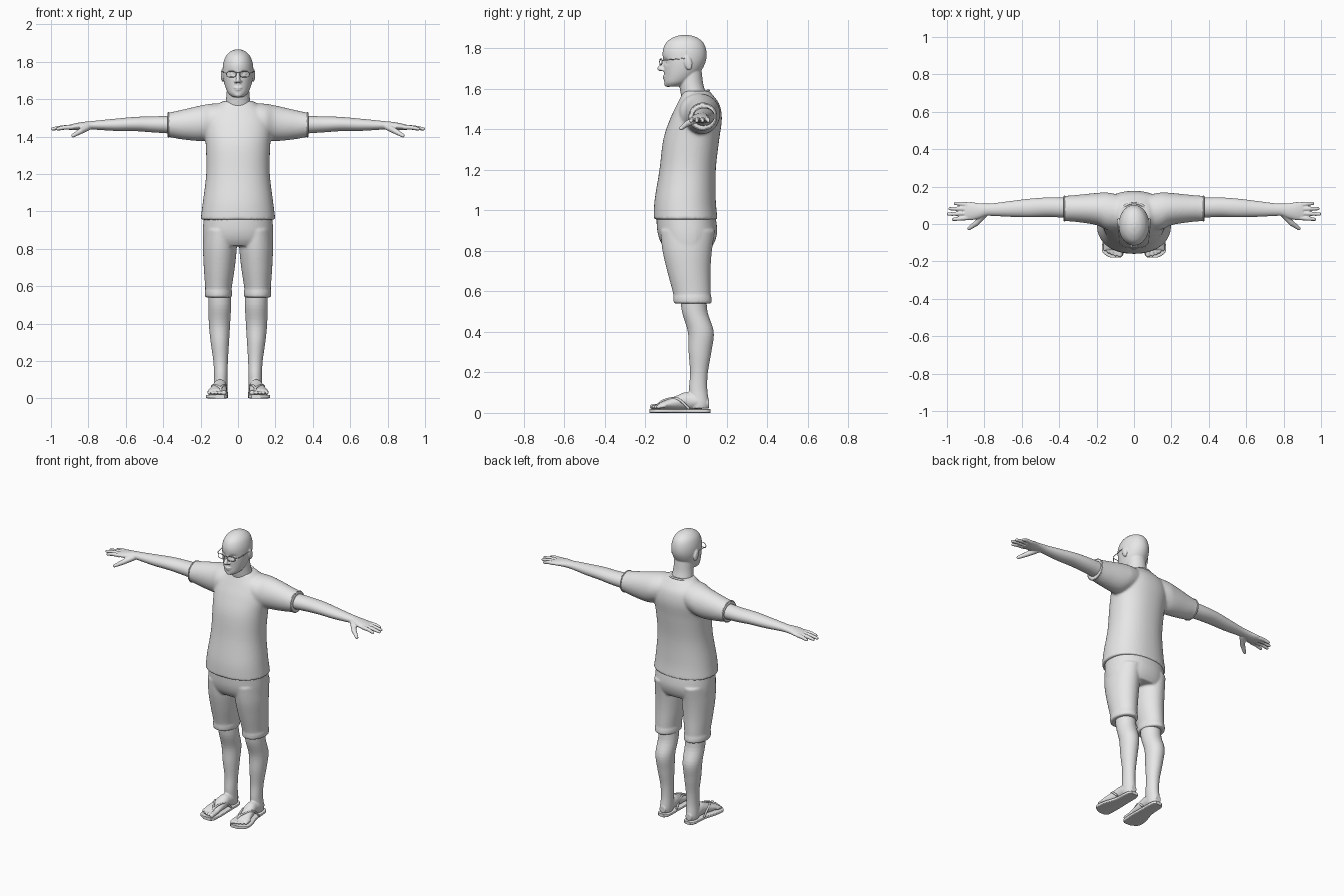
import bpy, bmesh, math
from mathutils import Vector, Matrix

if "Cube" in bpy.data.objects:
    bpy.data.objects.remove(bpy.data.objects["Cube"])

grey = bpy.data.materials.new("plain grey")
grey.diffuse_color = (0.8, 0.8, 0.8, 1)
grey.use_nodes = True
grey.node_tree.nodes["Principled BSDF"].inputs["Base Color"].default_value = grey.diffuse_color


def spline(rows, steps=5):
    """Catmull-Rom refinement of a short list of cross-sections."""
    rows = [Vector(r) for r in rows]
    out = []
    for i in range(len(rows) - 1):
        a, b, c, d = rows[max(i - 1, 0)], rows[i], rows[i + 1], rows[min(i + 2, len(rows) - 1)]
        for k in range(steps):
            t = k / steps
            out.append(b + (c - a) * (t / 2) + (a * 2 - b * 5 + c * 4 - d) * (t * t / 2)
                       + (b * 3 - a - c * 3 + d) * (t ** 3 / 2))
    return out + [rows[-1]]


def loft(bm, axis, rows, side=1, power=1.0, n=36):
    """Skin ellipses (position, centre, centre, radius, radius) along an axis."""
    rings = []
    for pos, c1, c2, r1, r2 in spline(rows):
        ring = []
        for k in range(n):
            a = 2 * math.pi * k / n
            u, v = math.cos(a), math.sin(a)
            u = c1 + r1 * math.copysign(abs(u) ** power, u)
            v = c2 + r2 * math.copysign(abs(v) ** power, v)
            x, y, z = {"x": (pos, u, v), "y": (u, pos, v), "z": (u, v, pos)}[axis]
            ring.append(bm.verts.new((x * side, y, z)))
        rings.append(ring)
    for a, b in zip(rings, rings[1:]):
        for k in range(n):
            bm.faces.new((a[k], a[(k + 1) % n], b[(k + 1) % n], b[k]))
    bm.faces.new(rings[0])
    bm.faces.new(rings[-1])


def ball(bm, centre, radii, side=1, tilt=0):
    m = (Matrix.Translation((centre[0] * side, centre[1], centre[2]))
         @ Matrix.Rotation(tilt, 4, "X") @ Matrix.Diagonal((*radii, 1)))
    bmesh.ops.create_uvsphere(bm, u_segments=20, v_segments=12, radius=1, matrix=m)


def rod(bm, p, q, r0, r1, side=1):
    """Tapered rod with round ends."""
    p, q = Vector(p), Vector(q)
    p.x *= side
    q.x *= side
    m = Matrix.Translation((p + q) / 2) @ (q - p).to_track_quat("Z", "Y").to_matrix().to_4x4()
    bmesh.ops.create_cone(bm, cap_ends=True, segments=16, radius1=r0, radius2=r1,
                          depth=(q - p).length, matrix=m)
    ball(bm, p, (r0,) * 3)
    ball(bm, q, (r1,) * 3)


def finish(name, bm, voxel=None, smooth=3):
    """Turn the mesh into an object, fusing overlapping pieces when voxel is given."""
    bmesh.ops.recalc_face_normals(bm, faces=bm.faces)
    me = bpy.data.meshes.new(name)
    bm.to_mesh(me)
    bm.free()
    me.materials.append(grey)
    ob = bpy.data.objects.new(name, me)
    bpy.context.collection.objects.link(ob)
    if voxel:
        r = ob.modifiers.new("fuse", "REMESH")
        r.mode, r.voxel_size, r.use_smooth_shade = "VOXEL", voxel, True
        s = ob.modifiers.new("soften", "SMOOTH")
        s.factor, s.iterations = 0.5, smooth
    else:
        bpy.context.view_layer.objects.active = ob
        ob.select_set(True)
        bpy.ops.object.shade_smooth_by_angle(angle=math.radians(40))
        ob.select_set(False)
    return ob


def wire(name, paths, radius):
    """Round wires; each path is (points, closed)."""
    cu = bpy.data.curves.new(name, "CURVE")
    cu.dimensions, cu.bevel_depth, cu.bevel_resolution, cu.use_fill_caps = "3D", radius, 2, True
    for pts, closed in paths:
        sp = cu.splines.new("POLY")
        sp.points.add(len(pts) - 1)
        for pt, co in zip(sp.points, pts):
            pt.co = (*co, 1)
        sp.use_cyclic_u, sp.use_smooth = closed, True
    cu.materials.append(grey)
    ob = bpy.data.objects.new(name, cu)
    bpy.context.collection.objects.link(ob)


SIDES = (1, -1)

# Shirt: torso and two sleeves
bm = bmesh.new()
loft(bm, "z", [(.955, 0, -.002, .2, .158), (1.05, 0, -.004, .188, .151), (1.2, 0, .008, .17, .139),
               (1.35, 0, .026, .172, .138), (1.45, 0, .049, .18, .128), (1.52, 0, .06, .165, .106),
               (1.565, 0, .056, .115, .08), (1.59, 0, .05, .08, .064)], power=.9, n=48)
for s in SIDES:
    loft(bm, "x", [(.05, .06, 1.5, .09, .08), (.14, .068, 1.482, .1, .094), (.2, .08, 1.471, .086, .095),
                   (.3, .083, 1.464, .073, .079), (.36, .083, 1.463, .068, .067),
                   (.377, .083, 1.463, .069, .067)], s)
finish("shirt", bm, .008, 4)

# Shirt collar and sleeve hems
ring = [2 * math.pi * k / 40 for k in range(40)]
wire("collar", [([(.078 * math.cos(a), .042 + .07 * math.sin(a), 1.566 + .026 * math.sin(a))
                  for a in ring], True)], .006)
wire("sleeve_hems", [([(s * .372, .083 + .067 * math.cos(a), 1.463 + .065 * math.sin(a))
                       for a in ring], True) for s in SIDES], .004)

# Shorts: hips, two legs and turned cuffs
bm = bmesh.new()
loft(bm, "z", [(.97, 0, 0, .183, .146), (.9, 0, .006, .188, .148), (.85, 0, .008, .188, .136),
               (.815, 0, .01, .185, .115)], power=.9, n=48)
for s in SIDES:
    loft(bm, "z", [(.56, .105, .032, .069, .09), (.6, .104, .028, .072, .094), (.7, .1, .014, .083, .107),
                   (.8, .097, .006, .09, .122), (.9, .095, .008, .088, .135)], s)
    loft(bm, "z", [(.54, .105, .033, .07, .093), (.55, .105, .033, .073, .095),
                   (.575, .105, .031, .073, .094), (.58, .105, .031, .07, .091)], s)
finish("shorts", bm, .007, 3)

# Head: skull with eye sockets, neck, nose, lips, chin, ears
bm = bmesh.new()
loft(bm, "z", [(1.866, 0, -.005, .012, .016), (1.855, 0, -.005, .04, .055), (1.83, 0, -.006, .065, .09),
               (1.79, 0, -.007, .079, .107), (1.745, 0, -.007, .082, .107), (1.7, 0, -.014, .077, .096),
               (1.66, 0, -.028, .066, .08), (1.63, 0, -.045, .051, .062), (1.612, 0, -.06, .03, .04)], n=64)
for v in bm.verts:
    if v.co.y < -.03:
        d = ((abs(v.co.x) - .034) / .018) ** 2 + ((v.co.z - 1.735) / .013) ** 2
        v.co.y += .013 * math.exp(-d)
loft(bm, "z", [(1.53, 0, .045, .078, .06), (1.58, 0, .035, .067, .062), (1.63, 0, .025, .061, .059),
               (1.7, 0, .02, .058, .056)])
rod(bm, (0, -.106, 1.738), (0, -.128, 1.7), .008, .013)
ball(bm, (0, -.1, 1.661), (.025, .016, .006))
ball(bm, (0, -.098, 1.65), (.021, .016, .006))
ball(bm, (0, -.088, 1.624), (.024, .02, .015))
for s in SIDES:
    ball(bm, (.012, -.114, 1.694), (.009, .011, .008), s)
    ball(bm, (.033, -.085, 1.734), (.014, .014, .009), s)
    ball(bm, (.082, .01, 1.728), (.01, .02, .036), s, .25)
finish("head", bm, .004, 2)

# Glasses: rims, bridge and temples
paths = [([(-.012, -.125, 1.741), (0, -.128, 1.744), (.012, -.125, 1.741)], False)]
for s in SIDES:
    paths.append(([(s * (.036 + .025 * math.copysign(abs(math.cos(a)) ** .7, math.cos(a))),
                    -.124 + .006 * math.cos(a),
                    1.733 + .015 * math.copysign(abs(math.sin(a)) ** .7, math.sin(a)))
                   for a in ring], True))
    paths.append(([(s * .061, -.118, 1.74), (s * .077, -.1, 1.742), (s * .086, -.01, 1.75),
                   (s * .086, .02, 1.74)], False))
wire("glasses", paths, .0022)

# Arms with hands, fingers and thumbs
bm = bmesh.new()
for s in SIDES:
    loft(bm, "x", [(.33, .085, 1.463, .055, .049), (.45, .09, 1.465, .052, .043),
                   (.55, .086, 1.467, .05, .038), (.65, .081, 1.463, .043, .033),
                   (.75, .077, 1.461, .034, .025), (.79, .076, 1.46, .033, .022),
                   (.83, .07, 1.457, .041, .021), (.87, .069, 1.453, .048, .018),
                   (.905, .069, 1.449, .046, .013)], s)
    for y0, y1, tip in ((.033, .025, .965), (.057, .053, .992), (.081, .082, .984), (.104, .11, .955)):
        mid = (.5 * (.89 + tip), (y0 + y1) / 2, 1.449)
        rod(bm, (.89, y0, 1.45), mid, .0125, .0115, s)
        rod(bm, mid, (tip, y1, 1.441), .0115, .009, s)
    rod(bm, (.8, .055, 1.452), (.842, .005, 1.428), .019, .015, s)
    rod(bm, (.842, .005, 1.428), (.882, -.024, 1.405), .015, .01, s)
finish("arms", bm, .004, 2)

# Lower legs with feet and toes
bm = bmesh.new()
for s in SIDES:
    loft(bm, "z", [(.6, .1, .035, .06, .066), (.5, .097, .043, .06, .063), (.4, .099, .073, .057, .064),
                   (.3, .097, .069, .049, .056), (.2, .093, .064, .039, .044), (.12, .092, .06, .036, .045),
                   (.05, .094, .065, .037, .048), (.022, .094, .065, .034, .044)], s)
    loft(bm, "y", [(.113, .095, .045, .02, .022), (.06, .095, .055, .036, .036), (0, .097, .06, .037, .042),
                   (-.05, .103, .05, .042, .033), (-.1, .11, .041, .048, .022),
                   (-.135, .113, .034, .047, .014)], s)
    for k, tip in enumerate((-.165, -.164, -.157, -.148, -.137)):
        r = .0135 if k == 0 else .0095
        x = .075 if k == 0 else .08 + .0185 * k
        rod(bm, (x, -.105, .036), (x, tip, .03), r, r, s)
finish("legs_and_feet", bm, .004, 2)

# Sandals: flat soles and toe-post straps
bm = bmesh.new()
for s in SIDES:
    loft(bm, "y", [(.12, .095, .01, .02, .01), (.095, .095, .01, .038, .01), (0, .098, .01, .043, .01),
                   (-.08, .109, .01, .056, .01), (-.14, .113, .01, .058, .01), (-.165, .106, .01, .048, .01),
                   (-.18, .098, .01, .026, .01)], s, .35)
finish("sandal_soles", bm)
straps = []
for s in SIDES:
    for x0, x1, x2 in ((.058, .068, .08), (.142, .138, .118)):
        pts = [(x0, .015, .02, 0, 0), (x1, -.035, .066, 0, 0), (x2, -.08, .07, 0, 0),
               (.092, -.125, .053, 0, 0), (.092, -.135, .025, 0, 0)]
        straps.append(([(s * p[0], p[1], p[2]) for p in spline([q[:3] for q in pts])], False))
wire("sandal_straps", straps, .006)
